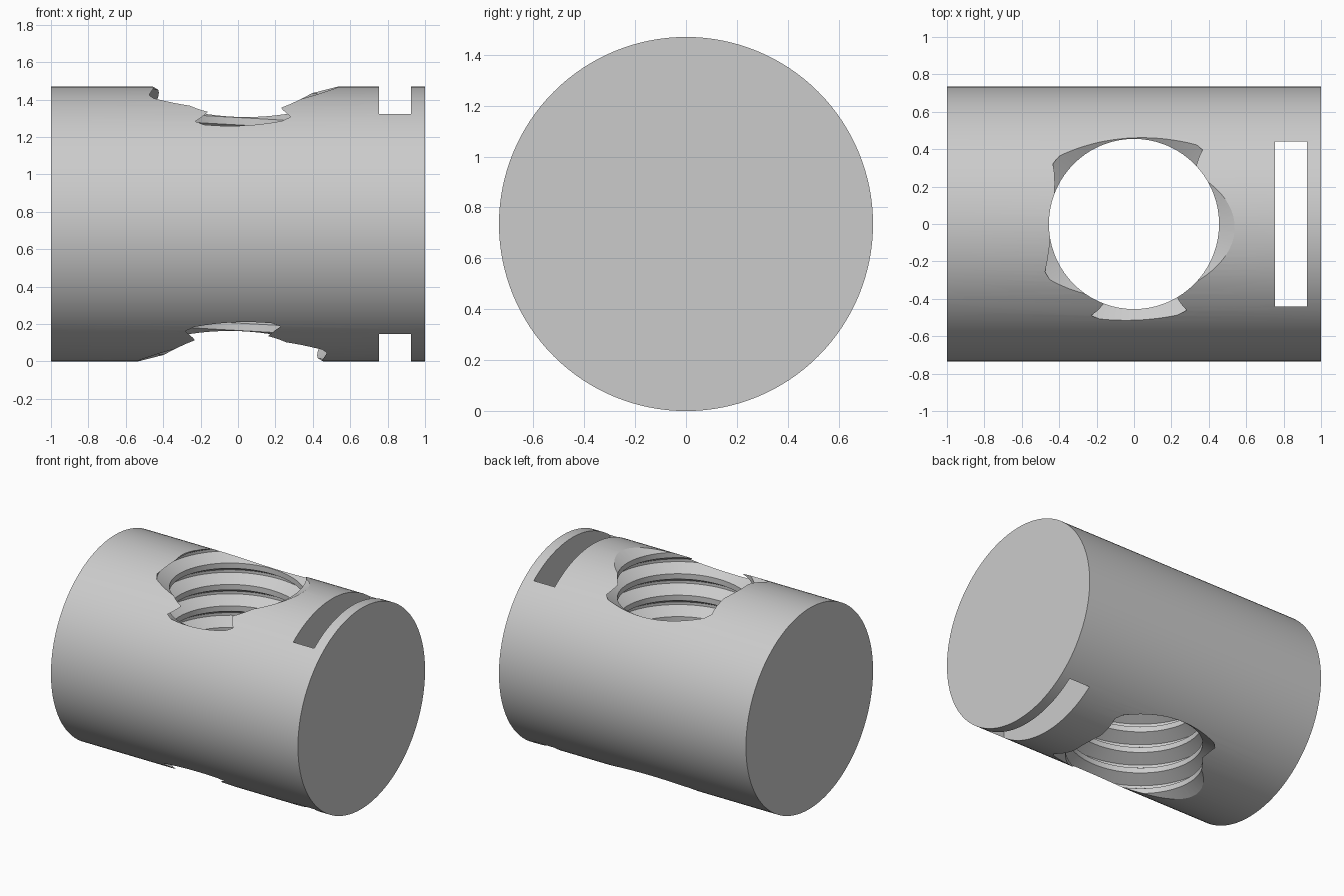
import bpy
import bmesh
import math
from mathutils import Vector

RADIUS = 0.735
PITCH = 0.157
MINOR, MAJOR = 0.455, 0.54
STEPS = 72
TURNS = 7

cube = bpy.data.objects.get("Cube")
if cube:
    bpy.data.objects.remove(cube, do_unlink=True)

grey = bpy.data.materials.new("plain grey")
grey.use_nodes = True
colour = (0.6, 0.6, 0.6, 1)
grey.diffuse_color = colour
grey.node_tree.nodes["Principled BSDF"].inputs["Base Color"].default_value = colour


def finish(bm, name):
    bmesh.ops.recalc_face_normals(bm, faces=bm.faces)
    mesh = bpy.data.meshes.new(name)
    bm.to_mesh(mesh)
    bm.free()
    obj = bpy.data.objects.new(name, mesh)
    mesh.materials.append(grey)
    bpy.context.collection.objects.link(obj)
    return obj


def thread_cutter():
    """Right-handed screw solid: flat crests and roots with sloping flanks."""
    bm = bmesh.new()
    profile = [(-3 / 8, MINOR), (-1 / 16, MAJOR), (1 / 16, MAJOR), (3 / 8, MINOR)]
    rows = [(turn + t, r) for turn in range(-TURNS, TURNS + 1) for t, r in profile]
    columns = []
    for i in range(STEPS):
        a = math.tau * i / STEPS
        rise = i / STEPS - 0.25
        columns.append([bm.verts.new((r * math.cos(a), r * math.sin(a),
                                      RADIUS + PITCH * (t + rise))) for t, r in rows])
    # The last column joins the first one a full turn higher
    columns.append(columns[0][len(profile):])
    for left, right in zip(columns, columns[1:]):
        for j in range(min(len(left), len(right)) - 1):
            bm.faces.new((left[j], right[j], right[j + 1], left[j + 1]))
    # Close both ends with fans
    border = [e for e in bm.edges if e.is_boundary]
    for above in (True, False):
        ring = [e for e in border if (e.verts[0].co.z > RADIUS) == above]
        zs = [v.co.z for e in ring for v in e.verts]
        apex = bm.verts.new(Vector((0, 0, (min(zs) + max(zs)) / 2)))
        for e in ring:
            bm.faces.new((*e.verts, apex))
    return finish(bm, "thread_cutter")


# Round body lying along x
bpy.ops.mesh.primitive_cylinder_add(vertices=128, radius=RADIUS, depth=2,
                                    location=(0, 0, RADIUS),
                                    rotation=(0, math.pi / 2, 0))
body = bpy.context.object
body.name = "threaded_barrel"
body.data.materials.append(grey)
bpy.ops.object.transform_apply(location=True, rotation=True, scale=True)

# Slot straight through near the +x end
bm = bmesh.new()
bmesh.ops.create_cube(bm, size=1)
bmesh.ops.scale(bm, vec=(0.17, 0.88, 2), verts=bm.verts)
bmesh.ops.translate(bm, vec=(0.84, 0, RADIUS), verts=bm.verts)
slot = finish(bm, "slot_cutter")

for cutter in (thread_cutter(), slot):
    cut = body.modifiers.new(cutter.name, "BOOLEAN")
    cut.operation = "DIFFERENCE"
    cut.solver = "EXACT"
    cut.object = cutter
    bpy.context.view_layer.objects.active = body
    bpy.ops.object.modifier_apply(modifier=cut.name)
    bpy.data.objects.remove(cutter, do_unlink=True)

bpy.ops.object.select_all(action="DESELECT")
body.select_set(True)
bpy.ops.object.shade_smooth_by_angle(angle=math.radians(25))
